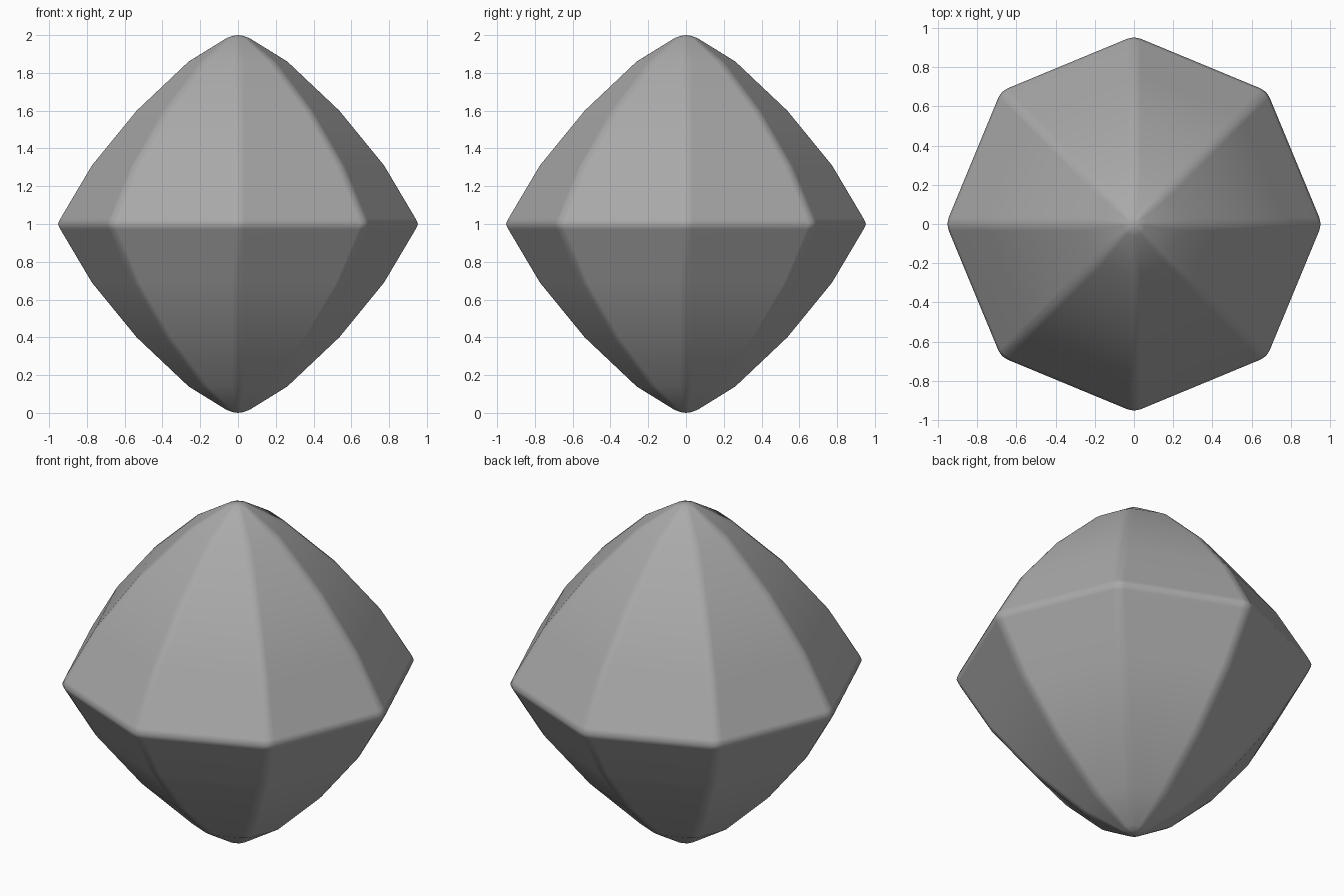
import bpy, bmesh, math
from mathutils import Vector

cube = bpy.data.objects.get("Cube")
if cube:
    bpy.data.objects.remove(cube)

SIDES = 8
BEVEL = 0.035
# Upper half of the outline: corner radius, height above the girdle
HALF = [(0.96, 0.0), (0.947, 0.028), (0.78, 0.31), (0.543, 0.6),
        (0.268, 0.86), (0.065, 0.983), (0.03, 0.996)]


def octagon(radius):
    """Octagon points with every corner rounded by three points."""
    corners = [Vector((math.cos(a), math.sin(a), 0)) * radius
               for a in (math.tau * i / SIDES for i in range(SIDES))]
    cut = min(BEVEL, radius * 0.2)
    points = []
    for i, c in enumerate(corners):
        a = c + (corners[i - 1] - c).normalized() * cut
        b = c + (corners[(i + 1) % SIDES] - c).normalized() * cut
        points += [a, (a + b) / 4 + c / 2, b]
    return points


# Stack the rings from bottom to top and close both tips
outline = [(r, 1 - h) for r, h in reversed(HALF)] + [(r, 1 + h) for r, h in HALF[1:]]
bm = bmesh.new()
rings = [[bm.verts.new(p + Vector((0, 0, z))) for p in octagon(r)] for r, z in outline]
count = SIDES * 3
for low, high in zip(rings, rings[1:]):
    for i in range(count):
        j = (i + 1) % count
        bm.faces.new((low[i], low[j], high[j], high[i]))
for ring, z in ((rings[0], 0), (rings[-1], 2)):
    tip = bm.verts.new((0, 0, z))
    for i in range(count):
        bm.faces.new((ring[i], ring[(i + 1) % count], tip))
bmesh.ops.recalc_face_normals(bm, faces=bm.faces)

mesh = bpy.data.meshes.new("gem")
bm.to_mesh(mesh)
bm.free()
gem = bpy.data.objects.new("gem", mesh)
bpy.context.collection.objects.link(gem)

# Smooth shading that keeps the large facets flat
mesh.shade_smooth()
weighted = gem.modifiers.new("facet_normals", 'WEIGHTED_NORMAL')
weighted.weight = 80

# Single grey colour
grey = bpy.data.materials.new("stone_grey")
grey.use_nodes = True
colour = (0.4, 0.4, 0.4, 1)
grey.diffuse_color = colour
grey.node_tree.nodes["Principled BSDF"].inputs["Base Color"].default_value = colour
mesh.materials.append(grey)
